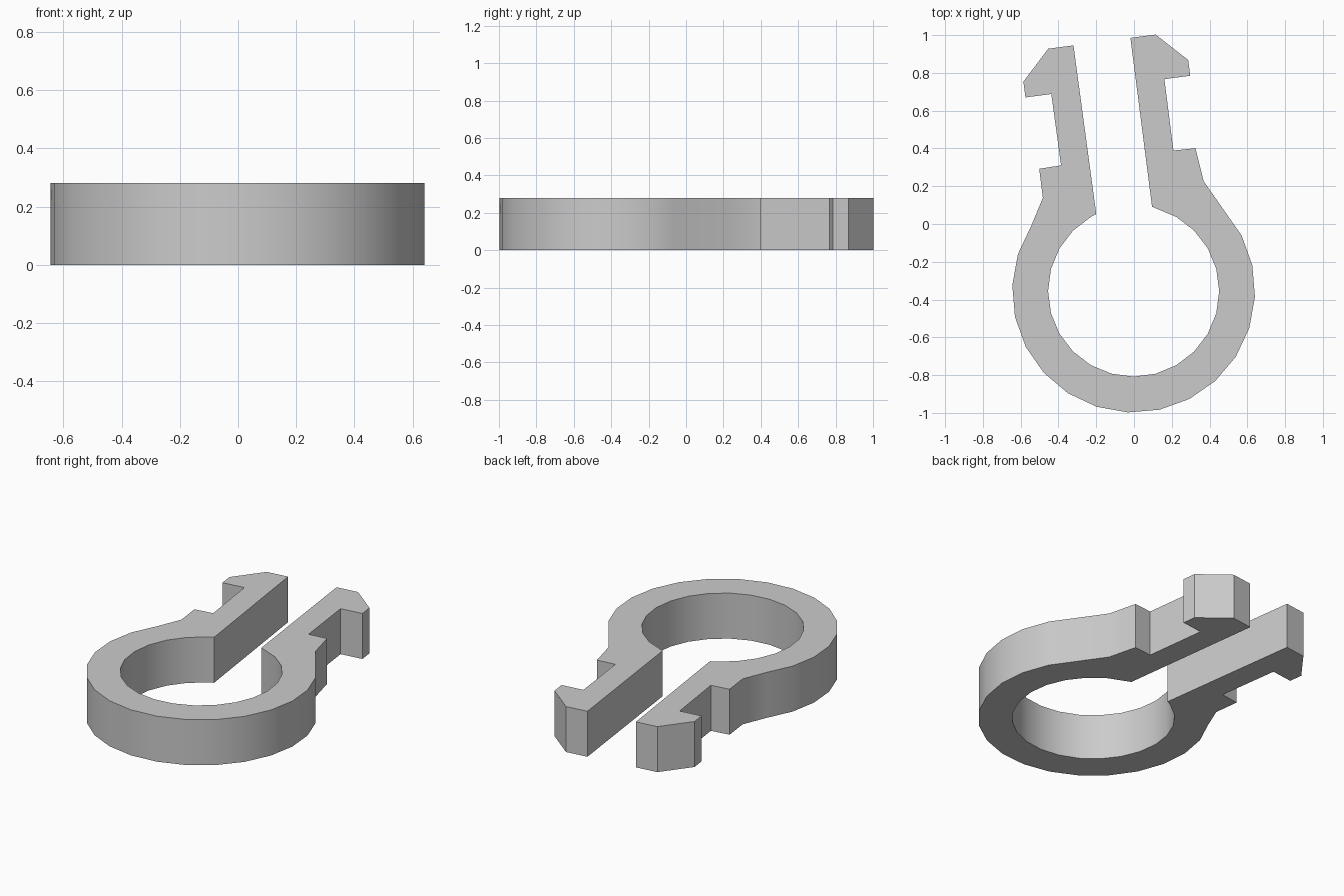
import bpy
import bmesh
from math import cos, sin, radians
from mathutils import Vector, Matrix

default_cube = bpy.data.objects.get("Cube")
if default_cube:
    bpy.data.objects.remove(default_cube, do_unlink=True)

HEIGHT = 0.28
CENTRE = Vector((-0.002, -0.355))   # middle of the ring
TILT = Matrix.Rotation(radians(7.5), 2)
STEP = 15                           # degrees per ring facet


def ring_arc(radius, start, count, direction):
    """Points along the ring, one per facet corner."""
    angles = [radians(start + direction * STEP * i) for i in range(count)]
    return [CENTRE + radius * Vector((cos(a), sin(a))) for a in angles]


def arm(side, neck):
    """Hooked arm outline, from the ring bore round the hook to the neck."""
    half = [(0.149, 0.43), (0.152, 1.331), (0.287, 1.331), (0.440, 1.175),
            (0.440, 1.091), (0.302, 1.091), (0.300, 0.710), (0.417, 0.707), neck]
    return [CENTRE + TILT @ Vector((side * u + 0.006, v)) for u, v in half]


# Closed outline: left-hand arm, outside of ring, other arm, bore of ring
outline = arm(1, (0.438, 0.527))
outline += ring_arc(0.643, 27.3, 17, -1)
outline += reversed(arm(-1, (0.418, 0.552)))
outline += ring_arc(0.453, 120, 21, 1)

# Extrude the outline into a solid clip
bm = bmesh.new()
base = bm.faces.new([bm.verts.new((p.x, p.y, 0)) for p in outline])
top = bmesh.ops.extrude_face_region(bm, geom=[base], use_keep_orig=True)
bmesh.ops.translate(bm, vec=(0, 0, HEIGHT),
                    verts=[v for v in top["geom"] if isinstance(v, bmesh.types.BMVert)])
bmesh.ops.recalc_face_normals(bm, faces=bm.faces)
mesh = bpy.data.meshes.new("ring_clip")
bm.to_mesh(mesh)
bm.free()

clip = bpy.data.objects.new("ring_clip", mesh)
bpy.context.collection.objects.link(clip)

# Plain grey plastic
grey = bpy.data.materials.new("light_grey")
grey.use_nodes = True
colour = (0.6, 0.6, 0.6, 1)
grey.diffuse_color = colour
grey.node_tree.nodes["Principled BSDF"].inputs["Base Color"].default_value = colour
mesh.materials.append(grey)

# Smooth round walls with crisp corners
bpy.ops.object.select_all(action='DESELECT')
clip.select_set(True)
bpy.context.view_layer.objects.active = clip
bpy.ops.object.shade_smooth_by_angle(angle=radians(30))
